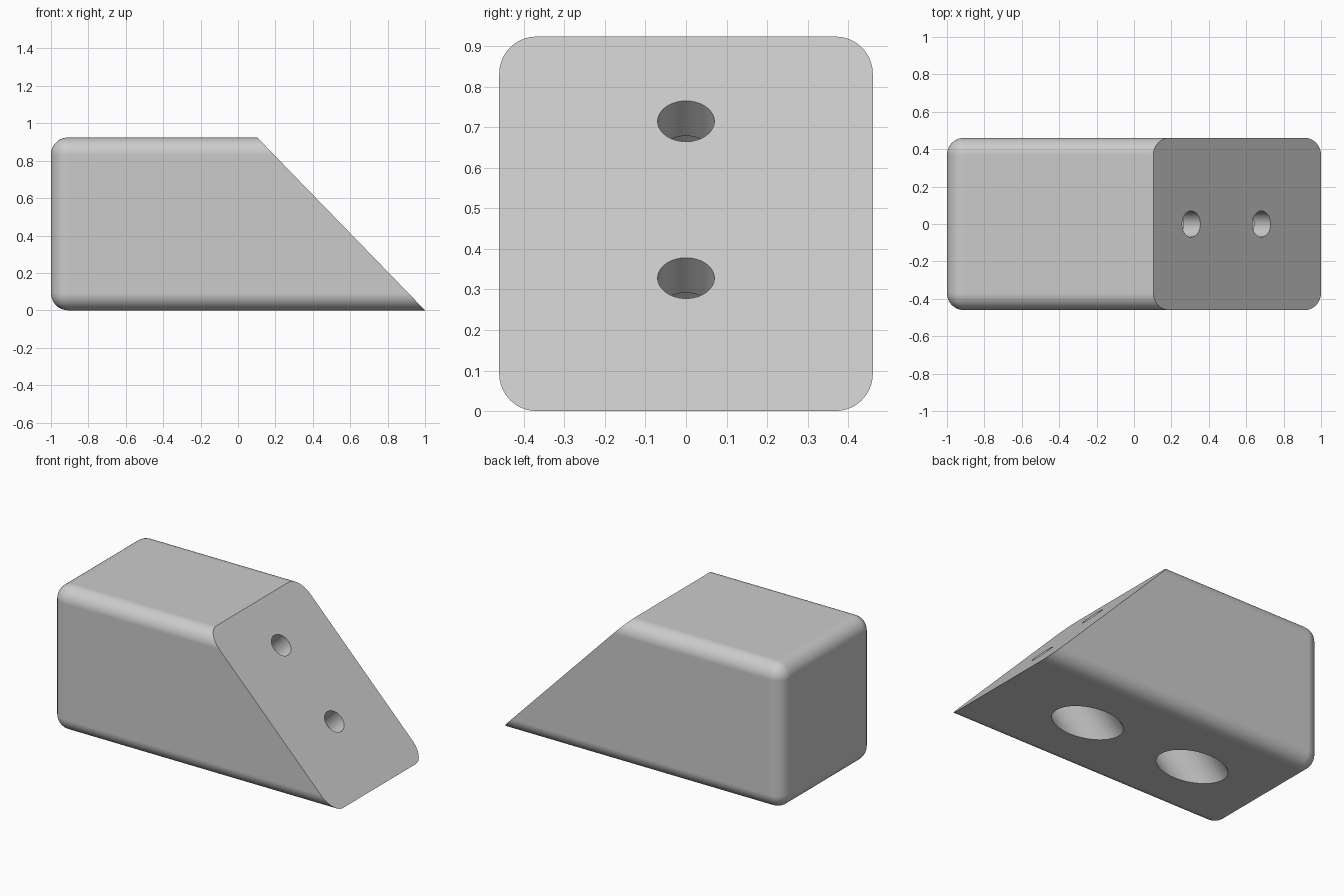
import bpy, bmesh, math
from mathutils import Vector, Matrix

cube = bpy.data.objects.get("Cube")
if cube:
    bpy.data.objects.remove(cube, do_unlink=True)

WIDTH, HEIGHT, FILLET = 0.922, 0.924, 0.092
TOE = Vector((1, 0, 0))
BROW = Vector((0.103, 0, HEIGHT))
slope = (BROW - TOE).normalized()
normal = Vector((slope.z, 0, -slope.x))

grey = bpy.data.materials.new("plain grey")
grey.use_nodes = True
grey.diffuse_color = (0.6, 0.6, 0.6, 1)
grey.node_tree.nodes["Principled BSDF"].inputs["Base Color"].default_value = (0.6, 0.6, 0.6, 1)


def make_object(name, bm):
    mesh = bpy.data.meshes.new(name)
    bm.to_mesh(mesh)
    bm.free()
    mesh.materials.append(grey)
    obj = bpy.data.objects.new(name, mesh)
    bpy.context.collection.objects.link(obj)
    return obj


def cylinder_cutter(name, start, end, radius):
    bm = bmesh.new()
    axis = end - start
    matrix = Matrix.Translation((start + end) / 2) @ axis.to_track_quat("Z", "Y").to_matrix().to_4x4()
    bmesh.ops.create_cone(bm, cap_ends=True, segments=64, radius1=radius,
                          radius2=radius, depth=axis.length, matrix=matrix)
    obj = make_object(name, bm)
    obj.hide_render = True
    return obj


# Rounded block, overlong on one end and sliced by the slanted face
bm = bmesh.new()
bmesh.ops.create_cube(bm, size=1, matrix=Matrix.Translation((0.5, 0, HEIGHT / 2))
                      @ Matrix.Diagonal((3, WIDTH, HEIGHT, 1)))
bmesh.ops.bevel(bm, geom=bm.edges[:], offset=FILLET, segments=10, profile=0.5, affect="EDGES")
cut = bmesh.ops.bisect_plane(bm, geom=bm.verts[:] + bm.edges[:] + bm.faces[:],
                             plane_co=TOE, plane_no=normal, clear_outer=True)
rim = [e for e in cut["geom_cut"] if isinstance(e, bmesh.types.BMEdge)]
bmesh.ops.contextual_create(bm, geom=rim)
bmesh.ops.recalc_face_normals(bm, faces=bm.faces[:])
block = make_object("slanted_block", bm)

# Screw holes square to the slant, each opening into a wide bore through the base
cutters = []
for label, z in (("upper", 0.715), ("lower", 0.328)):
    mouth = TOE + slope * (z / slope.z)
    cutters.append(cylinder_cutter(label + "_bore", mouth - normal * 0.124, mouth - normal * 1.6, 0.16))
    cutters.append(cylinder_cutter(label + "_screw_hole", mouth + normal * 0.1, mouth - normal * 0.2, 0.07))

bpy.context.view_layer.objects.active = block
for cutter in cutters:
    mod = block.modifiers.new(cutter.name, "BOOLEAN")
    mod.operation = "DIFFERENCE"
    mod.solver = "EXACT"
    mod.object = cutter
    bpy.ops.object.modifier_apply(modifier=mod.name)
    bpy.data.objects.remove(cutter, do_unlink=True)

# Smooth fillets and bores with crisp rims and flat main faces
bpy.ops.object.select_all(action="DESELECT")
block.select_set(True)
bpy.ops.object.shade_smooth_by_angle(angle=math.radians(30))
weighted = block.modifiers.new("flat main faces", "WEIGHTED_NORMAL")
weighted.keep_sharp = True
